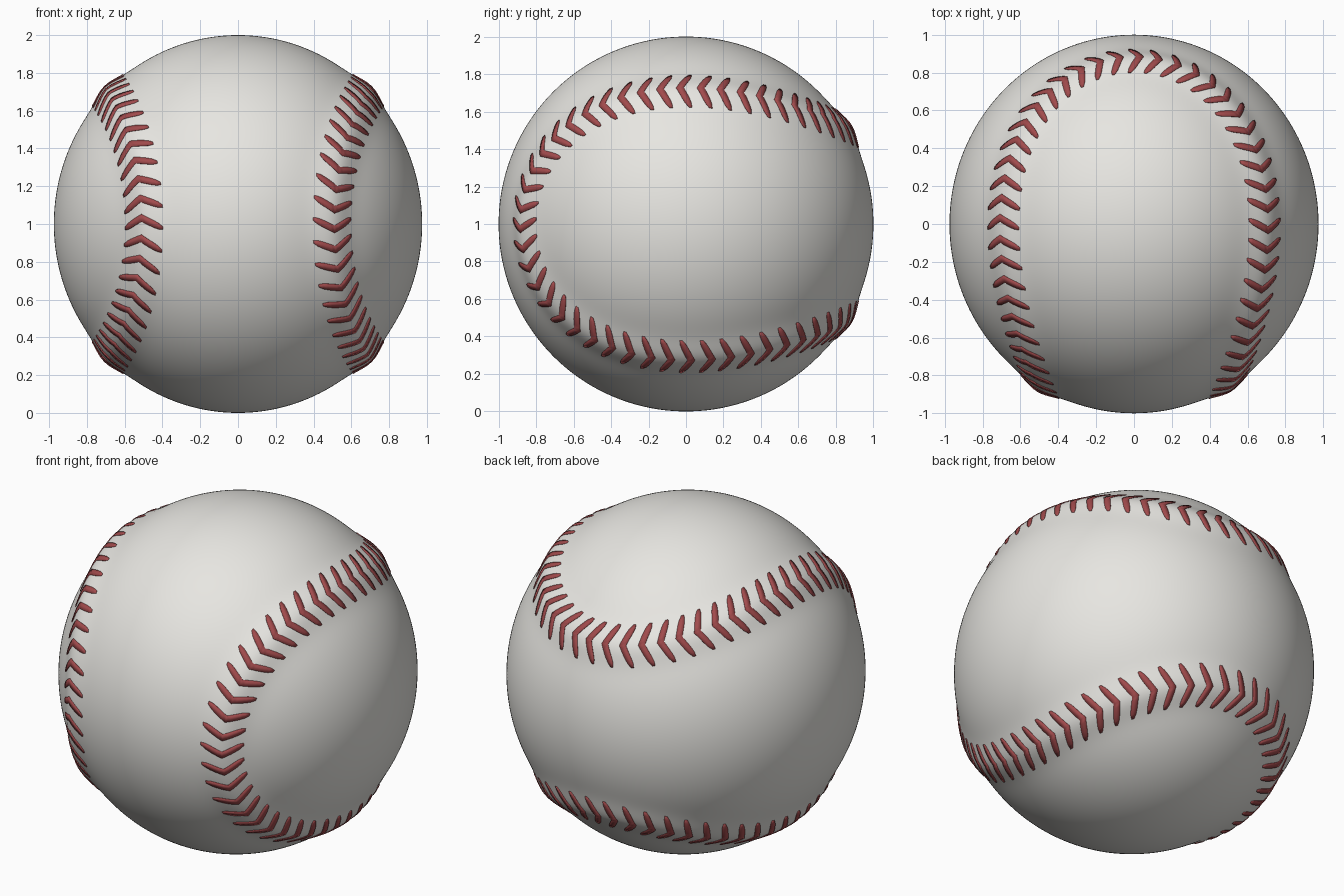
import bpy, bmesh, math
from mathutils import Vector, kdtree

cube = bpy.data.objects.get("Cube")
if cube:
    bpy.data.objects.remove(cube, do_unlink=True)

CENTRE = Vector((0, 0, 1))
A, B = 0.755, 0.245          # seam curve shape
STITCHES = 96
HALF_SPAN = 0.12             # stitch reach on each side of the seam


def material(name, rgb):
    m = bpy.data.materials.new(name)
    m.use_nodes = True
    m.diffuse_color = (*rgb, 1)
    bsdf = m.node_tree.nodes["Principled BSDF"]
    bsdf.inputs["Base Color"].default_value = (*rgb, 1)
    bsdf.inputs["Roughness"].default_value = 0.6
    return m


def finish(bm, name, mat):
    mesh = bpy.data.meshes.new(name)
    bm.to_mesh(mesh)
    bm.free()
    obj = bpy.data.objects.new(name, mesh)
    bpy.context.collection.objects.link(obj)
    mesh.materials.append(mat)
    for p in mesh.polygons:
        p.use_smooth = True
    return obj


def seam(t):
    """Closed seam line on the unit sphere."""
    return Vector((A * math.cos(t) - B * math.cos(3 * t),
                   -2 * math.sqrt(A * B) * math.cos(2 * t),
                   A * math.sin(t) + B * math.sin(3 * t)))


# Dense samples of the seam, for distance lookups and even spacing
N = 2400
samples = [seam(-math.tau * i / N) for i in range(N + 1)]
tree = kdtree.KDTree(N)
for i, p in enumerate(samples[:N]):
    tree.insert(p, i)
tree.balance()


def surface(direction, lift=0.0):
    """Point on the ball, raised softly along the seam."""
    n = direction.normalized()
    d = tree.find(n)[2]
    r = 1 + 0.026 * math.exp(-(d / 0.1) ** 2) + lift
    return CENTRE + Vector((n.x * 0.975, n.y, n.z)) * r


leather = material("warm white leather", (0.8, 0.79, 0.755))
thread = material("dark red thread", (0.36, 0.07, 0.073))

# Ball
bm = bmesh.new()
bmesh.ops.create_icosphere(bm, subdivisions=7, radius=1)
for v in bm.verts:
    v.co = surface(v.co)
finish(bm, "leather_ball", leather)

# Stitches: chevrons evenly spaced along the seam
bm = bmesh.new()
length = sum((samples[i + 1] - samples[i]).length for i in range(N))
step, travelled, placed = length / STITCHES, 0.0, 0
STEPS = 10
for i in range(N):
    if travelled >= placed * step and placed < STITCHES:
        placed += 1
        p = samples[i]
        along = (samples[i + 1] - p).normalized()
        side = p.cross(along)
        rows = []
        for k in range(STEPS + 1):
            u = 2 * k / STEPS - 1
            shift = 0.055 * (0.5 - abs(u))
            half = 0.019 * (1 - 0.6 * abs(u) ** 6)
            mid = p + side * (u * HALF_SPAN) + along * shift
            rows.append([bm.verts.new(surface(mid + along * s * half, 0.004))
                         for s in (-1, 1)])
        for (a, b), (c, d) in zip(rows, rows[1:]):
            bm.faces.new((a, b, d, c))
    travelled += (samples[i + 1] - samples[i]).length
stitches = finish(bm, "seam_stitches", thread)
solid = stitches.modifiers.new("thread thickness", "SOLIDIFY")
solid.thickness = 0.007
solid.offset = -1
